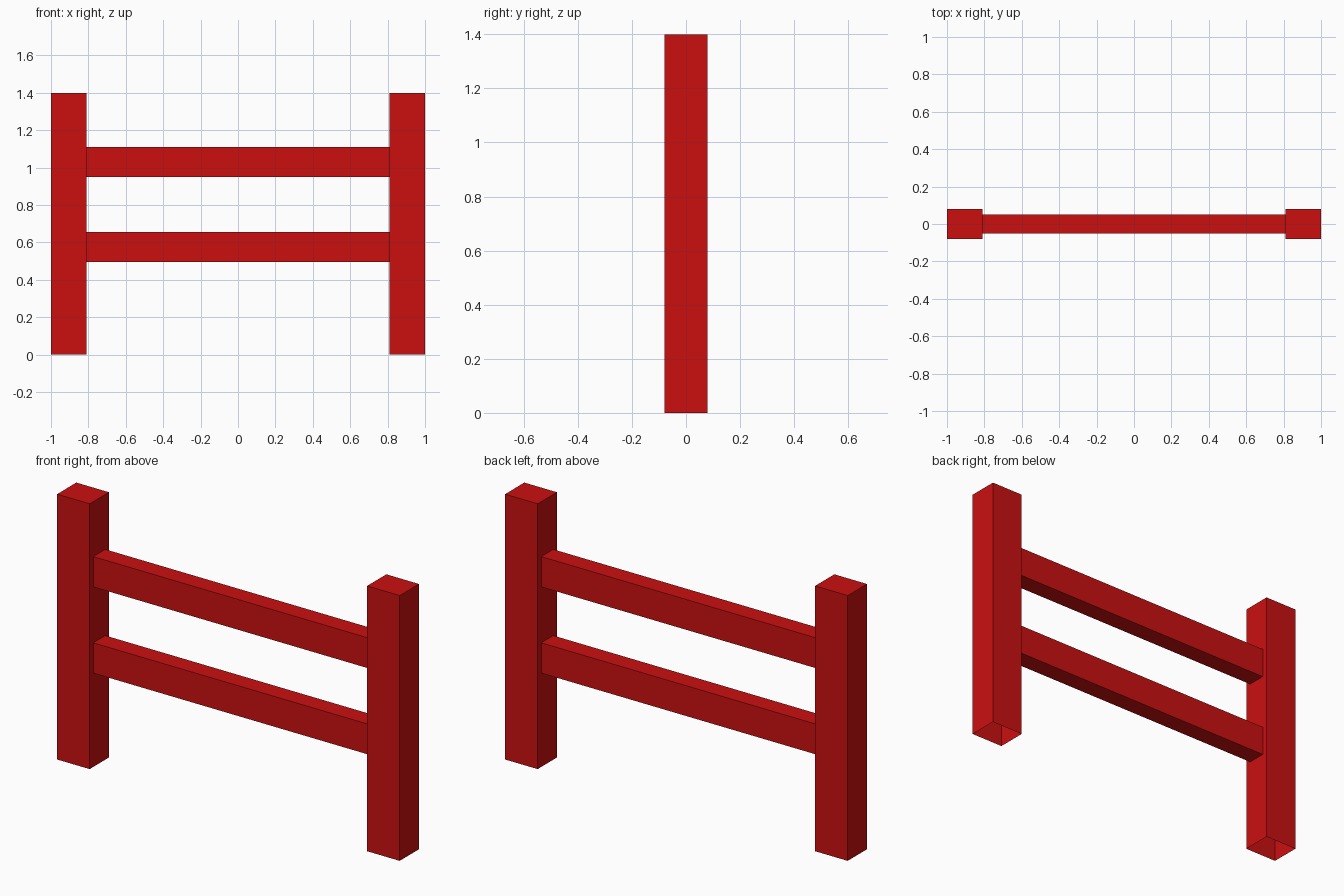
import bpy, bmesh

if "Cube" in bpy.data.objects:
    bpy.data.objects.remove(bpy.data.objects["Cube"])

red = bpy.data.materials.new("red_paint")
red.diffuse_color = (0.6, 0.005, 0.005, 1)
red.use_nodes = True
red.node_tree.nodes["Principled BSDF"].inputs["Base Color"].default_value = red.diffuse_color


def box(name, lo, hi, open_bottom=False):
    bm = bmesh.new()
    bmesh.ops.create_cube(bm, size=1)
    for v in bm.verts:
        v.co = [(l + h) / 2 + c * (h - l) for c, l, h in zip(v.co, lo, hi)]
    bm.normal_update()
    if open_bottom:
        down = [f for f in bm.faces if f.normal.z < -0.9]
        bmesh.ops.delete(bm, geom=down, context='FACES_ONLY')
    mesh = bpy.data.meshes.new(name)
    bm.to_mesh(mesh)
    bm.free()
    mesh.materials.append(red)
    obj = bpy.data.objects.new(name, mesh)
    bpy.context.collection.objects.link(obj)
    return obj


# Upright posts, open underneath
for name, x in (("left_post", -0.905), ("right_post", 0.905)):
    box(name, (x - 0.095, -0.08, 0), (x + 0.095, 0.08, 1.4), open_bottom=True)

# Horizontal rails between the posts
for name, z in (("lower_rail", 0.495), ("upper_rail", 0.95)):
    box(name, (-0.81, -0.05, z), (0.81, 0.05, z + 0.16))
